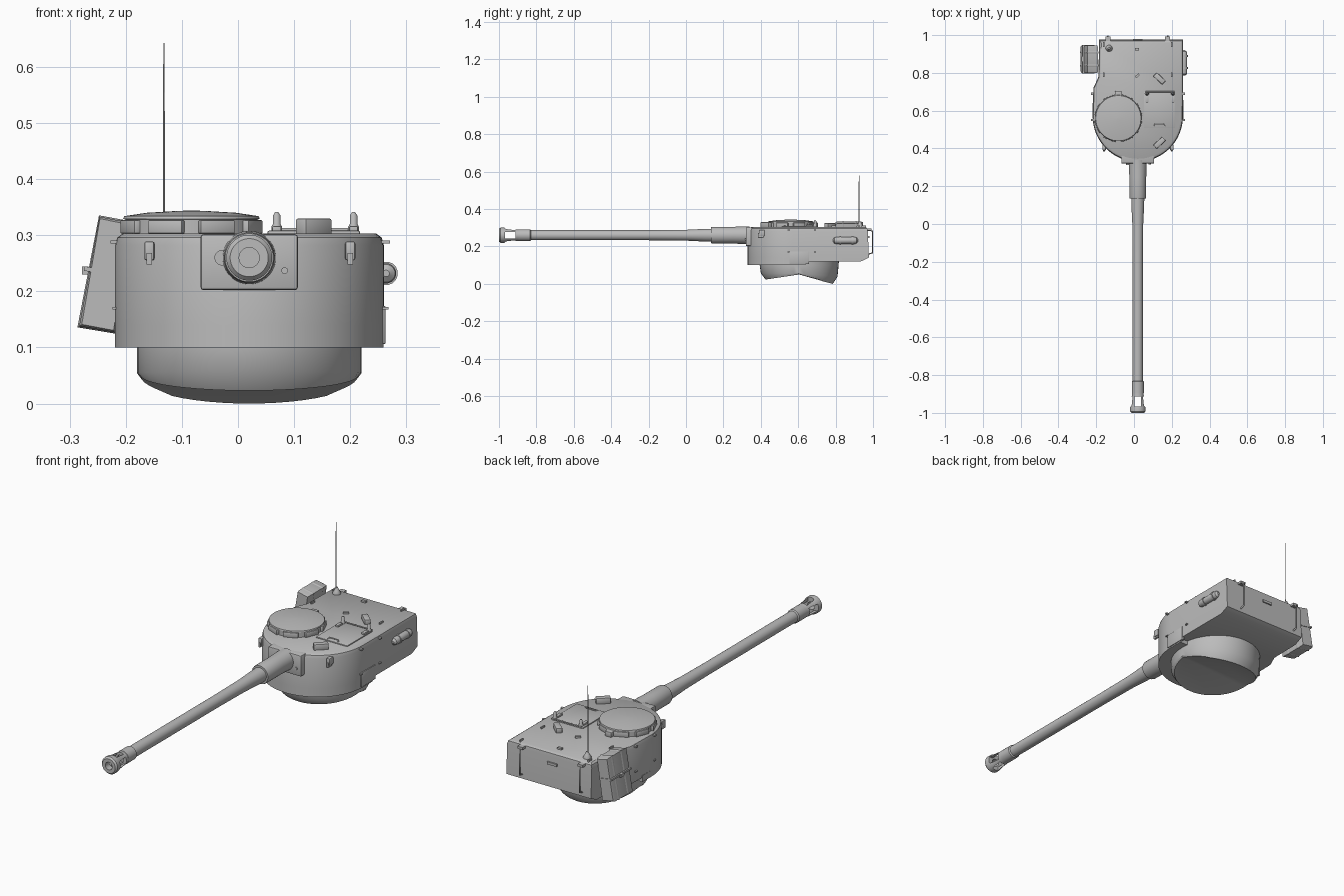
import bpy, bmesh, math
from mathutils import Matrix, Vector

if "Cube" in bpy.data.objects:
    bpy.data.objects.remove(bpy.data.objects["Cube"])

grey = bpy.data.materials.new("turret_grey")
grey.diffuse_color = (0.5, 0.5, 0.5, 1)
grey.use_nodes = True
grey.node_tree.nodes["Principled BSDF"].inputs["Base Color"].default_value = grey.diffuse_color
AX = 0.02   # turret and gun centre line


def finish(name, bm, smooth=True):
    bmesh.ops.recalc_face_normals(bm, faces=bm.faces)
    me = bpy.data.meshes.new(name)
    bm.to_mesh(me)
    bm.free()
    ob = bpy.data.objects.new(name, me)
    bpy.context.collection.objects.link(ob)
    me.materials.append(grey)
    if smooth:
        bpy.ops.object.select_all(action='DESELECT')
        ob.select_set(True)
        bpy.context.view_layer.objects.active = ob
        bpy.ops.object.shade_smooth_by_angle(angle=math.radians(35))
    return ob


def loft(name, rings):
    """Skin closed rings of equal length and cap both ends."""
    bm = bmesh.new()
    rows = [[bm.verts.new(p) for p in r] for r in rings]
    n = len(rows[0])
    for a, b in zip(rows, rows[1:]):
        for i in range(n):
            bm.faces.new((a[i], a[(i + 1) % n], b[(i + 1) % n], b[i]))
    bm.faces.new(rows[0])
    bm.faces.new(rows[-1])
    return finish(name, bm)


def lathe(name, prof, origin, axis='Z', n=32, closed=False):
    """Revolve (radius, distance) points about an axis."""
    bm = bmesh.new()
    rows = []
    for r, d in prof:
        row = []
        for i in range(n):
            a = 2 * math.pi * (i + 0.5) / n
            u, v = r * math.cos(a), r * math.sin(a)
            p = Vector((u, v, d) if axis == 'Z' else (u, d, v))
            row.append(bm.verts.new(p + Vector(origin)))
        rows.append(row)
    for a, b in zip(rows, rows[1:] + ([rows[0]] if closed else [])):
        for i in range(n):
            bm.faces.new((a[i], a[(i + 1) % n], b[(i + 1) % n], b[i]))
    if not closed:
        bm.faces.new(rows[0])
        bm.faces.new(rows[-1])
    return finish(name, bm)


def box(name, c, s, rz=0, rx=0, ry=0, bevel=0.0):
    bm = bmesh.new()
    bmesh.ops.create_cube(bm, size=1)
    bm.transform(Matrix.Diagonal((*s, 1)))
    if bevel:
        bmesh.ops.bevel(bm, geom=bm.edges[:], offset=bevel, segments=2, profile=0.5, affect='EDGES')
    rot = Matrix.Rotation(rz, 4, 'Z') @ Matrix.Rotation(ry, 4, 'Y') @ Matrix.Rotation(rx, 4, 'X')
    bm.transform(Matrix.Translation(c) @ rot)
    return finish(name, bm, bool(bevel))


def tube(name, pts, r):
    cu = bpy.data.curves.new(name, 'CURVE')
    cu.dimensions = '3D'
    cu.bevel_depth, cu.bevel_resolution, cu.use_fill_caps = r, 1, True
    sp = cu.splines.new('POLY')
    sp.points.add(len(pts) - 1)
    for p, q in zip(sp.points, pts):
        p.co = (*q, 1)
    ob = bpy.data.objects.new(name, cu)
    bpy.context.collection.objects.link(ob)
    cu.materials.append(grey)


# Turret hull: rounded front, straight sides, narrower left rear
arc = [(AX + 0.239 * math.cos(a), 0.57 + 0.24 * math.sin(a))
       for a in [math.pi + math.pi * i / 32 for i in range(33)]]
outline = arc + [(0.26, 0.70), (0.26, 0.98), (-0.185, 0.98), (-0.188, 0.78), (-0.215, 0.72)]


def ring(z, inset, ymax):
    k = 1 - inset / 0.24
    return [(AX + (x - AX) * k, min(0.62 + (y - 0.62) * k, ymax), z) for x, y in outline]


loft("turret_hull", [ring(0.12, 0, 0.935), ring(0.14, 0, 0.978), ring(0.282, 0, 0.972),
                     ring(0.296, 0.004, 0.97), ring(0.303, 0.014, 0.965)])
skirt = arc + [(0.259, 0.64), (-0.219, 0.64)]
loft("front_skirt", [[(x, y, z) for x, y in skirt] for z in (0.10, 0.13)])

# Turret ring drum with a folded underside
N = 48


def drum_ring(rx, ry, zf):
    pts = []
    for i in range(N):
        a = 2 * math.pi * i / N
        pts.append((AX + rx * math.cos(a), 0.605 + ry * math.sin(a), zf(math.sin(a))))
    return pts


bm = bmesh.new()
under = lambda s: 0.05 - (0.046 * s if s > 0 else -0.027 * s)
rows = [[bm.verts.new(p) for p in r] for r in (
    drum_ring(0.2, 0.213, lambda s: 0.13), drum_ring(0.2, 0.211, lambda s: 0.10),
    drum_ring(0.2, 0.205, lambda s: under(s) + 0.03 * abs(s) + 0.004),
    drum_ring(0.194, 0.18, under))]
for a, b in zip(rows, rows[1:]):
    for i in range(N):
        bm.faces.new((a[i], a[(i + 1) % N], b[(i + 1) % N], b[i]))
low = rows[-1]
bm.faces.new(low[:N // 2 + 1])
bm.faces.new(low[N // 2:] + [low[0]])
finish("turret_drum", bm)
for v_ob in [bpy.data.objects["turret_drum"]]:
    low_z = min(v.co.z for v in v_ob.data.vertices)
    v_ob.data.vertices.foreach_set("co", [c - (low_z if k == 2 and v.co.z < 0.02 else 0)
                                          for v in v_ob.data.vertices for k, c in enumerate(v.co)])

# Mantlet plate with sight and port
box("mantlet", (AX, 0.36, 0.252), (0.174, 0.08, 0.1), bevel=0.006)
lathe("gun_sight", [(0.014, 0), (0.014, 0.02)], (-0.028, 0.312, 0.26), 'Y', 16)
lathe("gun_port", [(0.006, 0), (0.006, 0.02)], (0.083, 0.316, 0.237), 'Y', 12)

# Gun barrel and sleeve
G = (AX, 0, 0.26)
lathe("gun_barrel", [(0.027, -0.885), (0.027, -0.2), (0.029, 0), (0.034, 0.1), (0.036, 0.2)], G, 'Y')
lathe("gun_sleeve", [(0.043, 0.135), (0.045, 0.142), (0.045, 0.25), (0.048, 0.34)], G, 'Y')
lathe("barrel_collar", [(0.027, -0.9), (0.032, -0.895), (0.032, -0.835), (0.027, -0.83)], G, 'Y')

# Muzzle brake with windows cut on all four sides
brake = lathe("muzzle_brake", [(0.018, -1.0), (0.034, -1.0), (0.041, -0.992), (0.041, -0.972), (0.036, -0.955),
                               (0.031, -0.90), (0.031, -0.88), (0.018, -0.88)], G, 'Y', closed=True)
for i, s in enumerate(((0.034, 0.055, 0.12), (0.12, 0.055, 0.034))):
    cut = box("window_cutter", (AX, -0.94, 0.26), s)
    cut.hide_render = True
    m = brake.modifiers.new("window", 'BOOLEAN')
    m.object, m.solver = cut, 'EXACT'
    bpy.context.view_layer.objects.active = brake
    bpy.ops.object.modifier_apply(modifier=m.name)
    bpy.data.objects.remove(cut)

# Commander cupola with vision blocks and domed lid
C = (-0.083, 0.56, 0)
lathe("cupola_ring", [(0.118, 0.295), (0.118, 0.328), (0.122, 0.329), (0.12, 0.334), (0.08, 0.34),
                      (0.03, 0.343), (0.006, 0.344)], C, 'Z', 48)
for i in range(8):
    a = math.pi / 8 + i * math.pi / 4
    box("vision_block", (C[0] + 0.117 * math.cos(a), C[1] + 0.117 * math.sin(a), 0.315),
        (0.014, 0.066, 0.024), rz=a, bevel=0.002)
box("cupola_hinge", (-0.083, 0.69, 0.315), (0.035, 0.03, 0.025), bevel=0.004)

# Loader hatch, hinges, handle
box("loader_hatch", (0.135, 0.605, 0.304), (0.165, 0.19, 0.008), bevel=0.003)
for x in (0.069, 0.206):
    lathe("hatch_post", [(0.01, 0.3), (0.01, 0.315), (0.007, 0.32), (0.007, 0.335), (0.003, 0.341)],
          (x, 0.69, 0), 'Z', 12)
    box("hatch_hinge", (x, 0.66, 0.31), (0.016, 0.035, 0.012), bevel=0.002)
tube("hatch_bar", [(0.06, 0.70, 0.31), (0.215, 0.70, 0.31)], 0.003)
tube("hatch_handle", [(0.1, 0.515, 0.303), (0.112, 0.53, 0.312), (0.155, 0.53, 0.312), (0.168, 0.515, 0.303)], 0.003)

# Periscope hoods and ventilator details on the roof
box("periscope_front", (0.135, 0.43, 0.315), (0.065, 0.028, 0.03), rz=0.75, bevel=0.004)
box("periscope_rear", (0.135, 0.77, 0.312), (0.065, 0.028, 0.026), rz=-0.75, bevel=0.004)
box("roof_latch", (0.018, 0.785, 0.306), (0.025, 0.012, 0.01), rz=0.7)
box("roof_clip", (0.015, 0.925, 0.306), (0.022, 0.012, 0.01))

# Antenna and base
lathe("antenna_base", [(0.018, 0.3), (0.018, 0.308), (0.012, 0.318), (0.005, 0.333)], (-0.132, 0.93, 0), 'Z', 16)
lathe("antenna", [(0.0022, 0.32), (0.0012, 0.643)], (-0.132, 0.925, 0), 'Z', 8)

# Leaning stowage box on the left with straps
sec = [(-0.247, 0.333), (-0.19, 0.322), (-0.22, 0.127), (-0.283, 0.138)]


def slab(name, y0, y1, g):
    cx, cz = -0.237, 0.23
    loft(name, [[(cx + (x - cx) * k, y, cz + (z - cz) * (1 - (1 - k) / 3)) for x, z in sec]
                for y, k in ((y0, g - 0.1), (y0 + 0.008, g), (y1 - 0.008, g), (y1, g - 0.1))])


slab("stowage_box", 0.80, 0.945, 1.0)
for y in (0.83, 0.90):
    slab("box_strap", y, y + 0.018, 1.07)
box("box_band", (-0.241, 0.873, 0.235), (0.066, 0.15, 0.008), ry=0.17)
box("box_latch", (-0.272, 0.873, 0.237), (0.012, 0.025, 0.014))

# Canister and bracket on the right side
lathe("side_canister", [(0.006, 0.785), (0.016, 0.793), (0.018, 0.80), (0.018, 0.905), (0.016, 0.912),
                        (0.006, 0.92)], (0.264, 0, 0.232), 'Y', 16)
for y in (0.82, 0.885):
    lathe("canister_clamp", [(0.021, 0), (0.021, 0.01)], (0.264, y, 0.232), 'Y', 16)

# Side plate, lifting hooks, wall pegs and rear rails
box("side_plate", (0.257, 0.605, 0.14), (0.012, 0.105, 0.068), bevel=0.002)
for x in (-0.158, 0.2):
    box("lifting_hook", (x, 0.405, 0.272), (0.018, 0.03, 0.034), bevel=0.004)
    box("hook_foot", (x, 0.40, 0.258), (0.01, 0.03, 0.02))
for y in (0.55, 0.69):
    for x in (-0.217, 0.261):
        box("wall_peg", (x, y, 0.288), (0.02, 0.012, 0.006))
        box("wall_peg", (x, y, 0.17), (0.014, 0.012, 0.005))
for x in (-0.16, 0.2):
    for y in (0.79, 0.95):
        box("roof_tab", (x, y, 0.305), (0.006, 0.025, 0.012))
for x in (-0.138, 0.178):
    tube("rear_rail", [(x, 0.965, 0.288), (x, 0.996, 0.283), (x, 0.996, 0.165), (x, 0.97, 0.158)], 0.004)
    box("rail_bracket", (x, 0.978, 0.29), (0.026, 0.03, 0.012))
box("rear_step", (0.02, 0.976, 0.25), (0.05, 0.008, 0.012))
